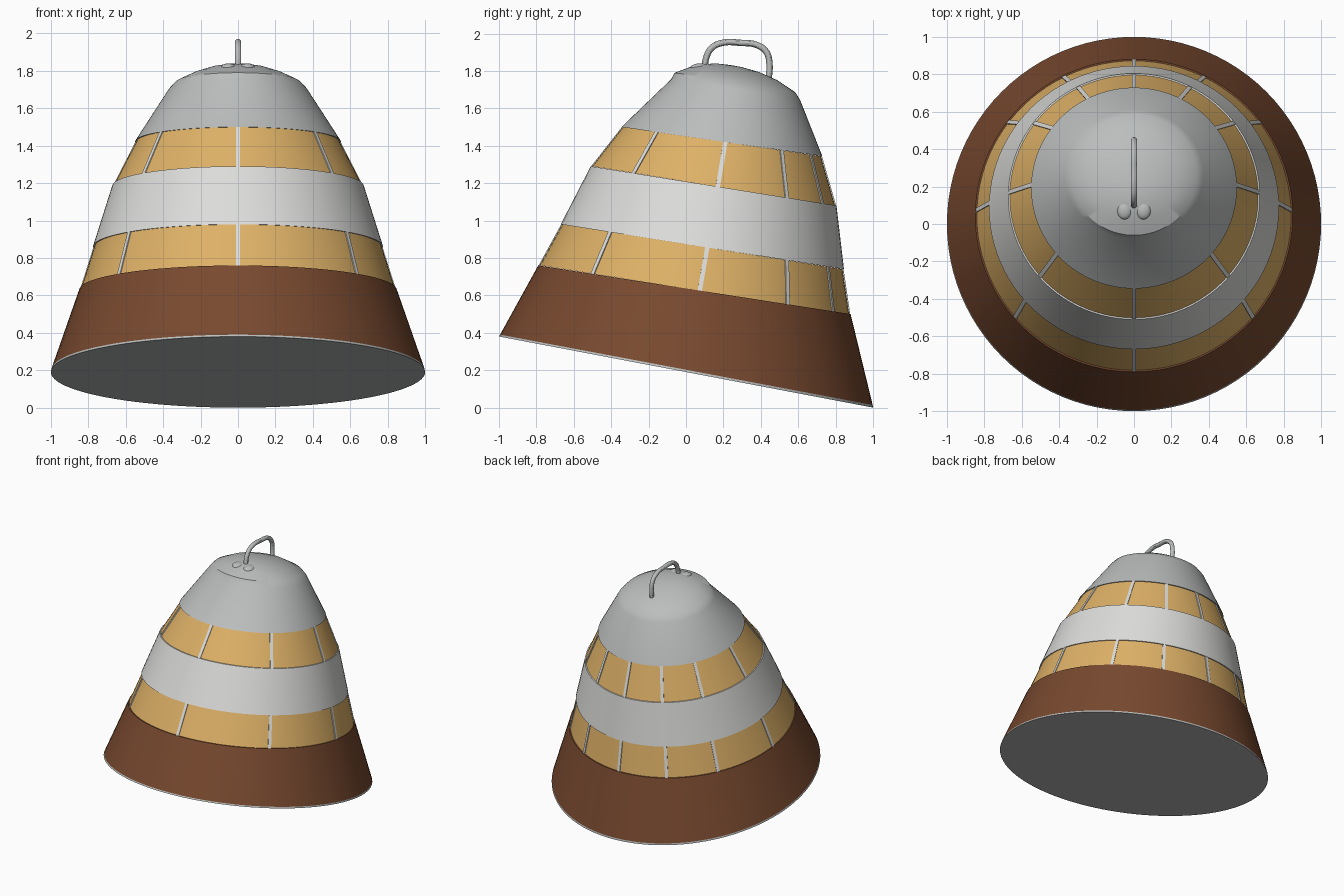
import bpy, bmesh, math
from mathutils import Vector

if "Cube" in bpy.data.objects:
    bpy.data.objects.remove(bpy.data.objects["Cube"])

N = 96

def srgb(r, g, b):
    f = lambda c: c / 12.92 if c <= 0.04045 else ((c + 0.055) / 1.055) ** 2.4
    return (f(r / 255), f(g / 255), f(b / 255), 1)

def mat(name, rgb):
    m = bpy.data.materials.new(name)
    m.diffuse_color = srgb(*rgb)
    m.use_nodes = True
    m.node_tree.nodes["Principled BSDF"].inputs["Base Color"].default_value = m.diffuse_color
    return m

brown = mat("brown", (120, 73, 47))
yellow = mat("straw_yellow", (222, 177, 103))
white = mat("off_white", (220, 220, 218))
grey = mat("light_grey", (187, 190, 189))

# a ring is (centre y, centre z, x radius, y radius, z drop from centre to back)
def point(ring, a, out=0.0):
    """Point on a tilted ring; a = 0 is the front, growing towards +x."""
    cy, cz, rx, ry, dz = ring
    return Vector(((rx + out) * math.sin(a), cy - (ry + out) * math.cos(a),
                   cz + dz * math.cos(a)))

def shrink(ring, d):
    cy, cz, rx, ry, dz = ring
    return (cy, cz, rx - d, ry - d, dz)

def finish(bm, name, material):
    bmesh.ops.recalc_face_normals(bm, faces=bm.faces)
    me = bpy.data.meshes.new(name)
    bm.to_mesh(me)
    bm.free()
    ob = bpy.data.objects.new(name, me)
    bpy.context.collection.objects.link(ob)
    me.materials.append(material)
    bpy.context.view_layer.objects.active = ob
    ob.select_set(True)
    bpy.ops.object.shade_smooth_by_angle(angle=math.radians(30))
    ob.select_set(False)
    return ob

def loft(name, rings, material):
    """Skin closed at both ends through a list of tilted rings."""
    bm = bmesh.new()
    loops = [[bm.verts.new(point(r, 2 * math.pi * i / N)) for i in range(N)] for r in rings]
    for lo, hi in zip(loops, loops[1:]):
        for i in range(N):
            j = (i + 1) % N
            bm.faces.new((lo[i], lo[j], hi[j], hi[i]))
    bm.faces.new(loops[0][::-1])
    bm.faces.new(loops[-1])
    return finish(bm, name, material)

base = (0.0, 0.19, 1.0, 1.0, 0.19)
lip = (0.002, 0.202, 0.997, 0.996, 0.188)
r1 = (0.045, 0.63, 0.848, 0.835, 0.13)
r2 = (0.0875, 0.86, 0.775, 0.757, 0.12)
r3 = (0.1475, 1.185, 0.672, 0.657, 0.105)
r4 = (0.192, 1.422, 0.55, 0.537, 0.078)

# bell-shaped body in stacked bands
loft("base_plate", [base, lip], grey)
loft("brown_skirt", [lip, r1], brown)
lower = [shrink(r1, 0.008), shrink(r2, 0.008)]
upper = [shrink(r3, 0.008), shrink(r4, 0.008)]
loft("lower_yellow_band", lower, yellow)
loft("white_band", [r2, r3], white)
loft("upper_yellow_band", upper, yellow)

# grey cap with softly domed top
loft("grey_cap", [r4, (0.265, 1.70, 0.37, 0.345, 0.055), (0.262, 1.738, 0.335, 0.322, 0.052),
                  (0.252, 1.785, 0.24, 0.235, 0.034), (0.24, 1.815, 0.15, 0.15, 0.021),
                  (0.23, 1.83, 0.07, 0.07, 0.01), (0.225, 1.833, 0.01, 0.01, 0.001)], grey)

# thin pale seams dividing the yellow bands
angles = [0, 49, 92, 127, 153.5, 180, -49, -92, -127, -153.5]
for name, (lo, hi) in (("lower_seams", lower), ("upper_seams", upper)):
    bm = bmesh.new()
    for deg in angles:
        a = math.radians(deg)
        rows = []
        for ring in (lo, hi):
            d = 0.0115 / ring[2]
            rows.append([bm.verts.new(point(ring, a + s * d, o))
                         for s, o in ((-1, -0.002), (-1, 0.006), (1, 0.006), (1, -0.002))])
        for k in range(4):
            m = (k + 1) % 4
            bm.faces.new((rows[0][k], rows[0][m], rows[1][m], rows[1][k]))
        bm.faces.new(rows[0][::-1])
        bm.faces.new(rows[1])
    finish(bm, name, white)

# bent wire handle
path = [(0.10, 1.80), (0.108, 1.87), (0.14, 1.925), (0.20, 1.951), (0.29, 1.95),
        (0.38, 1.938), (0.43, 1.90), (0.446, 1.84), (0.44, 1.74)]
cu = bpy.data.curves.new("handle_path", 'CURVE')
cu.dimensions = '3D'
cu.bevel_depth = 0.017
cu.bevel_resolution = 4
cu.use_fill_caps = True
sp = cu.splines.new('BEZIER')
sp.bezier_points.add(len(path) - 1)
for p, (y, z) in zip(sp.bezier_points, path):
    p.co = (0, y, z)
    p.handle_left_type = p.handle_right_type = 'AUTO'
tmp = bpy.data.objects.new("handle_path", cu)
bpy.context.collection.objects.link(tmp)
bm = bmesh.new()
bm.from_mesh(tmp.to_mesh())
tmp.to_mesh_clear()
bpy.data.objects.remove(tmp)
finish(bm, "handle", grey)

# pair of flattened lugs where the handle meets the cap
for side, x in (("left", -0.05), ("right", 0.05)):
    bm = bmesh.new()
    bmesh.ops.create_uvsphere(bm, u_segments=20, v_segments=10, radius=1)
    for v in bm.verts:
        v.co = Vector((x + v.co.x * 0.042, 0.075 + v.co.y * 0.052, 1.815 + v.co.z * 0.025))
    finish(bm, side + "_handle_lug", grey)
